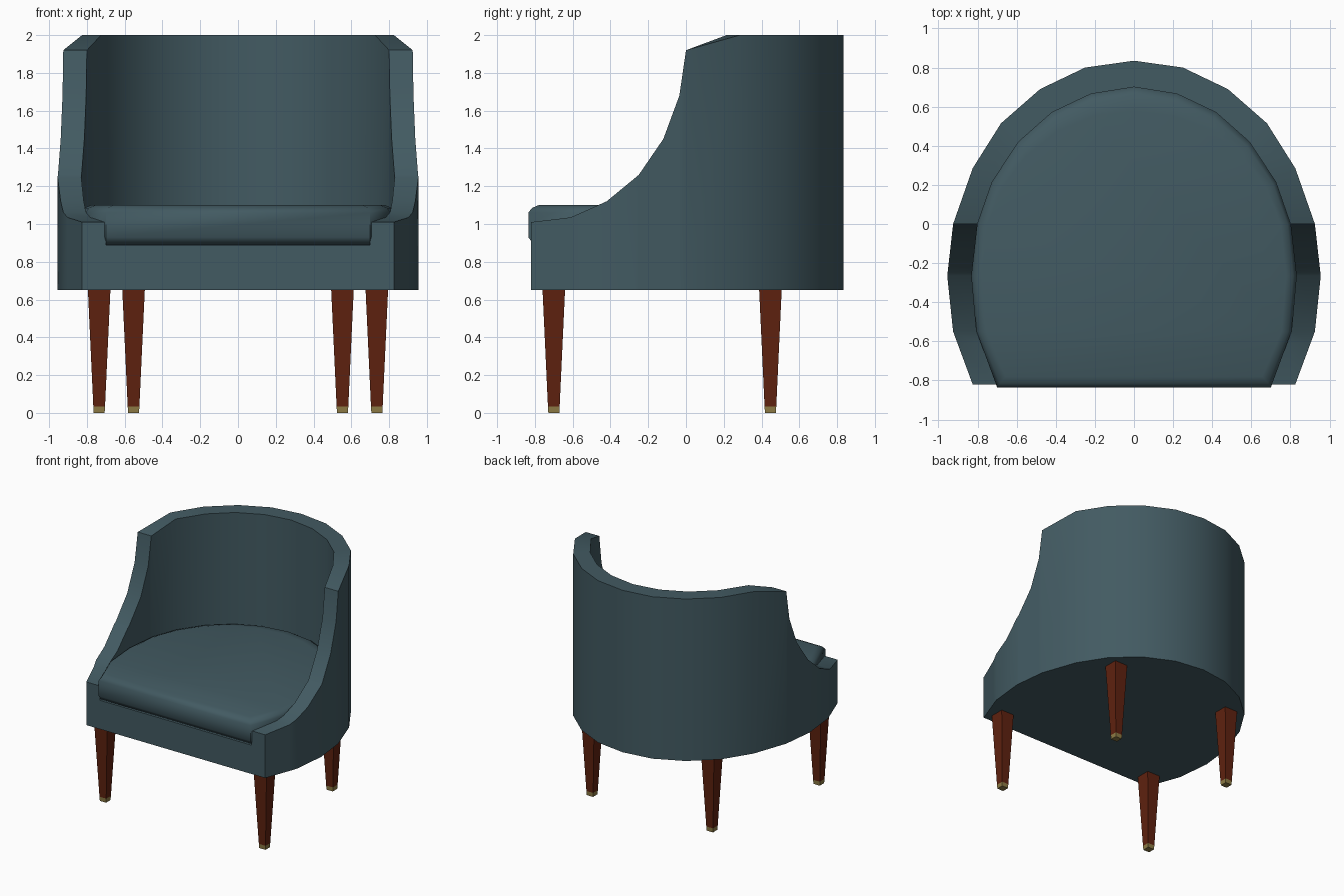
import bpy, bmesh

if "Cube" in bpy.data.objects:
    bpy.data.objects.remove(bpy.data.objects["Cube"])


def material(name, col):
    m = bpy.data.materials.new(name)
    m.diffuse_color = (*col, 1)
    m.use_nodes = True
    m.node_tree.nodes["Principled BSDF"].inputs["Base Color"].default_value = m.diffuse_color
    return m


TEAL = material("teal fabric", (0.055, 0.103, 0.122))
WOOD = material("red brown wood", (0.115, 0.016, 0.005))
BRASS = material("brass", (0.27, 0.20, 0.06))

# Right half plan outlines (front to back) and height of the arm edge by y
OUTER = [(0.825, -0.82), (0.925, -0.55), (0.955, -0.265), (0.925, 0.0)]
OUTER_BACK = [(0.825, 0.285), (0.68, 0.515), (0.48, 0.69), (0.25, 0.80), (0, 0.835)]
INNER = [(0.70, -0.82), (0.805, -0.55), (0.83, -0.265), (0.80, 0.0)]
INNER_BACK = [(0.725, 0.215), (0.59, 0.42), (0.42, 0.57), (0.22, 0.665), (0, 0.70)]
EDGE = [(1.01, -0.82), (1.035, -0.61), (1.12, -0.42), (1.26, -0.25),
        (1.45, -0.12), (1.68, -0.035), (1.92, 0.0)]
BASE_Z, DECK_Z, TOP_Z = 0.65, 0.89, 2.0


def at_y(pts, y):
    for (a, ya), (b, yb) in zip(pts, pts[1:]):
        if y <= yb + 1e-6:
            return a + (b - a) * (y - ya) / (yb - ya)
    return pts[-1][0]


def mirrored(half):
    return half + [(-x, y) for x, y in reversed(half[:-1])]


def finish(bm, name, mats, angle=None):
    bmesh.ops.recalc_face_normals(bm, faces=bm.faces)
    me = bpy.data.meshes.new(name)
    bm.to_mesh(me)
    bm.free()
    for m in mats:
        me.materials.append(m)
    ob = bpy.data.objects.new(name, me)
    bpy.context.collection.objects.link(ob)
    if angle:
        bpy.ops.object.select_all(action='DESELECT')
        ob.select_set(True)
        bpy.context.view_layer.objects.active = ob
        bpy.ops.object.shade_smooth_by_angle(angle=angle)
    return ob


def strip(bm, a, b, closed=False):
    n = len(a)
    for i in range(n if closed else n - 1):
        j = (i + 1) % n
        bm.faces.new((a[i], a[j], b[j], b[i]))


# Curved shell: wraparound back and arms, base, front rail and deck
ys = sorted({y for _, y in EDGE} | {y for _, y in OUTER})
out = mirrored([(at_y(OUTER, y), y) for y in ys] + OUTER_BACK)
inn = mirrored([(at_y(INNER, y), y) for y in ys] + INNER_BACK)


def edge_z(y):
    return at_y(EDGE, y) if y < 0.001 else TOP_Z


bm = bmesh.new()
ob_ = [bm.verts.new((x, y, BASE_Z)) for x, y in out]
ot = [bm.verts.new((x, y, edge_z(y))) for x, y in out]
it = [bm.verts.new((x, y, edge_z(y))) for x, y in inn]
ib = [bm.verts.new((x, y, DECK_Z)) for x, y in inn]
strip(bm, ob_, ot)
strip(bm, ot, it)
strip(bm, it, ib)
bm.faces.new(ob_)
bm.faces.new(ib)
bm.faces.new((ob_[0], ot[0], it[0], ib[0], ib[-1], it[-1], ot[-1], ob_[-1]))
finish(bm, "upholstered_shell", [TEAL], 0.5)

# Seat cushion with soft rounded edges: (height, side, front and back inset)
plan = mirrored(INNER + INNER_BACK)
bm = bmesh.new()
rings = []
for z, side, front, back in [(0.89, 0.0, 0.03, 0.02), (0.93, 0, 0, 0), (1.06, 0, 0, 0),
                             (1.085, 0.015, 0.02, 0.04), (1.10, 0.05, 0.055, 0.12)]:
    ring = []
    for x, y in plan:
        if y < -0.8:
            y = -0.835 + front
        elif y > 0:
            y *= 1 - back / 0.7
        ring.append(bm.verts.new((x * (1 - side / 0.8), y, z)))
    rings.append(ring)
for a, b in zip(rings, rings[1:]):
    strip(bm, a, b, True)
bm.faces.new(rings[0])
bm.faces.new(rings[-1])
finish(bm, "seat_cushion", [TEAL], 1.0)


# Tapered square legs with brass tips
def leg(name, cx, cy):
    bm = bmesh.new()
    rings = [[bm.verts.new((cx + sx * h, cy + sy * h, z))
              for sx, sy in ((-1, -1), (1, -1), (1, 1), (-1, 1))]
             for z, h in ((0, 0.029), (0.035, 0.031), (BASE_Z + 0.01, 0.06))]
    strip(bm, rings[0], rings[1], True)
    bm.faces.new(rings[0])
    for f in bm.faces:
        f.material_index = 1
    strip(bm, rings[1], rings[2], True)
    bm.faces.new(rings[2])
    finish(bm, name, [WOOD, BRASS])


for side, s in (("right", 1), ("left", -1)):
    leg("front_leg_" + side, s * 0.735, -0.70)
    leg("back_leg_" + side, s * 0.553, 0.447)
